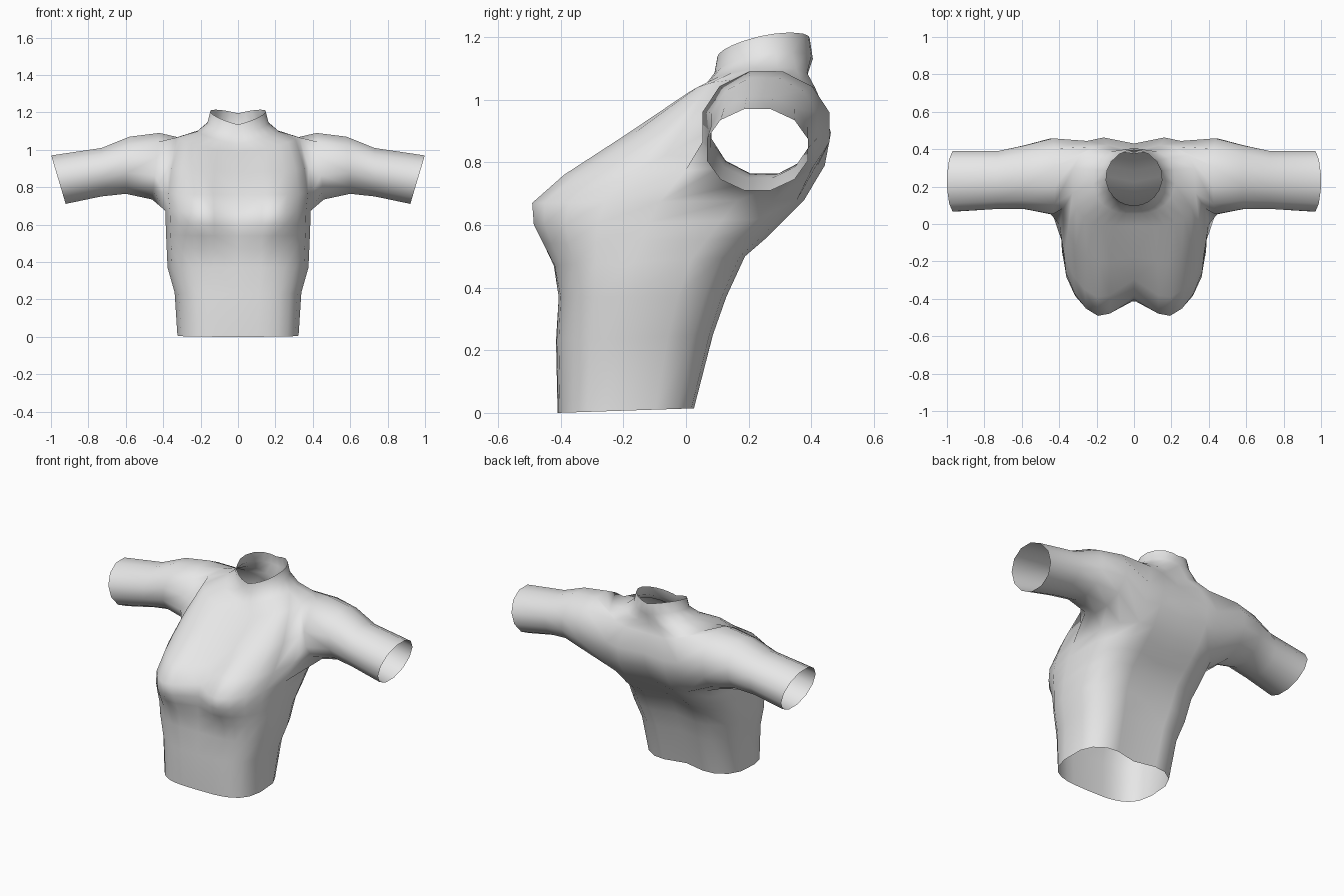
import bpy, bmesh, math

cube = bpy.data.objects.get("Cube")
if cube:
    bpy.data.objects.remove(cube, do_unlink=True)

# Single grey material
grey = bpy.data.materials.new("light_grey")
grey.use_nodes = True
grey.diffuse_color = (0.8, 0.8, 0.8, 1)
grey.node_tree.nodes["Principled BSDF"].inputs["Base Color"].default_value = (0.8, 0.8, 0.8, 1)

# Column angles of a half ring, from the front centre round the left side to the back
ANGLES = [0, 9, 18, 30, 45, 63, 84, 105, 127, 150, 166, 180]
ARM_C0, ARM_C1 = 6, 9          # columns that bound the arm opening

# Rings: front y, front z, back y, back z, half width, side lift, roundness
RINGS = [
    (-.41, .00, .04, .015, .325, 0, .6),
    (-.415, .23, .10, .25, .34, 0, .6),
    (-.405, .37, .14, .37, .378, 0, .6),
    (-.40, .47, .20, .50, .383, 0, .6),
    (-.395, .54, .27, .56, .386, 0, .6),
    (-.38, .60, .33, .62, .388, 0, .6),
    (-.35, .67, .39, .68, .39, 0, .6),
    (-.27, .76, .455, .79, .40, 0, .6),
    (-.165, .88, .475, .89, .38, .02, .6),
    (-.01, .985, .435, 1.00, .33, .075, .6),
    (.055, 1.03, .42, 1.06, .22, .055, .8),
    (.09, 1.08, .405, 1.13, .165, .04, .95),
    (.10, 1.135, .395, 1.195, .15, .04, .95),
]
ARM_R0, ARM_R1 = 6, 9          # rings that bound the arm opening

# Arm sections: x, lean of the top, y centre, z centre, y radius, z radius
ARM = [
    (.44, -.02, .255, .912, .21, .184),
    (.59, -.01, .25, .917, .175, .158),
    (.73, .0, .235, .88, .16, .134),
    (.96, .04, .228, .84, .167, .134),
]


def bell(d, s):
    return math.exp(-0.5 * (d / s) ** 2)


def body_point(ring, deg):
    yf, zf, yb, zb, w, lift, p = ring
    s, c = abs(math.sin(math.radians(deg))), math.cos(math.radians(deg))
    x = 0 if deg in (0, 180) else w * s ** p
    u = math.copysign(abs(c) ** (p + .1), c)
    y = (yf + yb) / 2 - u * (yb - yf) / 2
    z = zf + (zb - zf) * (1 - u) / 2 + lift * s
    if c > 0:                   # bust swelling on each side of the centre
        side = bell(x - .19, .105 if x < .19 else .18)
        y -= .16 * side * bell(z - .69, .12) * math.sqrt(c)
    elif z < 1.1:               # groove along the spine
        y += .045 * c * bell(x, .08)
    return x, y, z


bm = bmesh.new()

# Torso and neck shell, leaving the arm opening free
grid = [[bm.verts.new(body_point(r, a)) for a in ANGLES] for r in RINGS]
for i in range(len(RINGS) - 1):
    for j in range(len(ANGLES) - 1):
        if ARM_R0 <= i < ARM_R1 and ARM_C0 <= j < ARM_C1:
            continue
        bm.faces.new((grid[i][j], grid[i][j + 1], grid[i + 1][j + 1], grid[i + 1][j]))

# Rim of the opening, from the lower front corner: under, back, over, front
loop = [grid[ARM_R0][j] for j in range(ARM_C0, ARM_C1)]
loop += [grid[i][ARM_C1] for i in range(ARM_R0, ARM_R1)]
loop += [grid[ARM_R1][j] for j in range(ARM_C1, ARM_C0, -1)]
loop += [grid[i][ARM_C0] for i in range(ARM_R1, ARM_R0, -1)]

# Short arm, extended section by section from the rim
n = len(loop)
for x, lean, yc, zc, ry, rz in ARM:
    new = []
    for k in range(n):
        a = math.radians(225) + math.tau * k / n
        new.append(bm.verts.new((x + lean * math.sin(a), yc + ry * math.cos(a), zc + rz * math.sin(a))))
    for k in range(n):
        m = (k + 1) % n
        bm.faces.new((loop[k], loop[m], new[m], new[k]))
    loop = new

bmesh.ops.delete(bm, geom=[v for v in bm.verts if not v.link_faces], context='VERTS')
for f in bm.faces:
    f.smooth = True

mesh = bpy.data.meshes.new("torso_shell")
bm.to_mesh(mesh)
bm.free()
mesh.materials.append(grey)
torso = bpy.data.objects.new("torso_shell", mesh)
bpy.context.collection.objects.link(torso)

# Mirror to the right half
mirror = torso.modifiers.new("mirror", 'MIRROR')
mirror.use_axis[0] = True
mirror.use_mirror_merge = True
mirror.merge_threshold = 0.001
